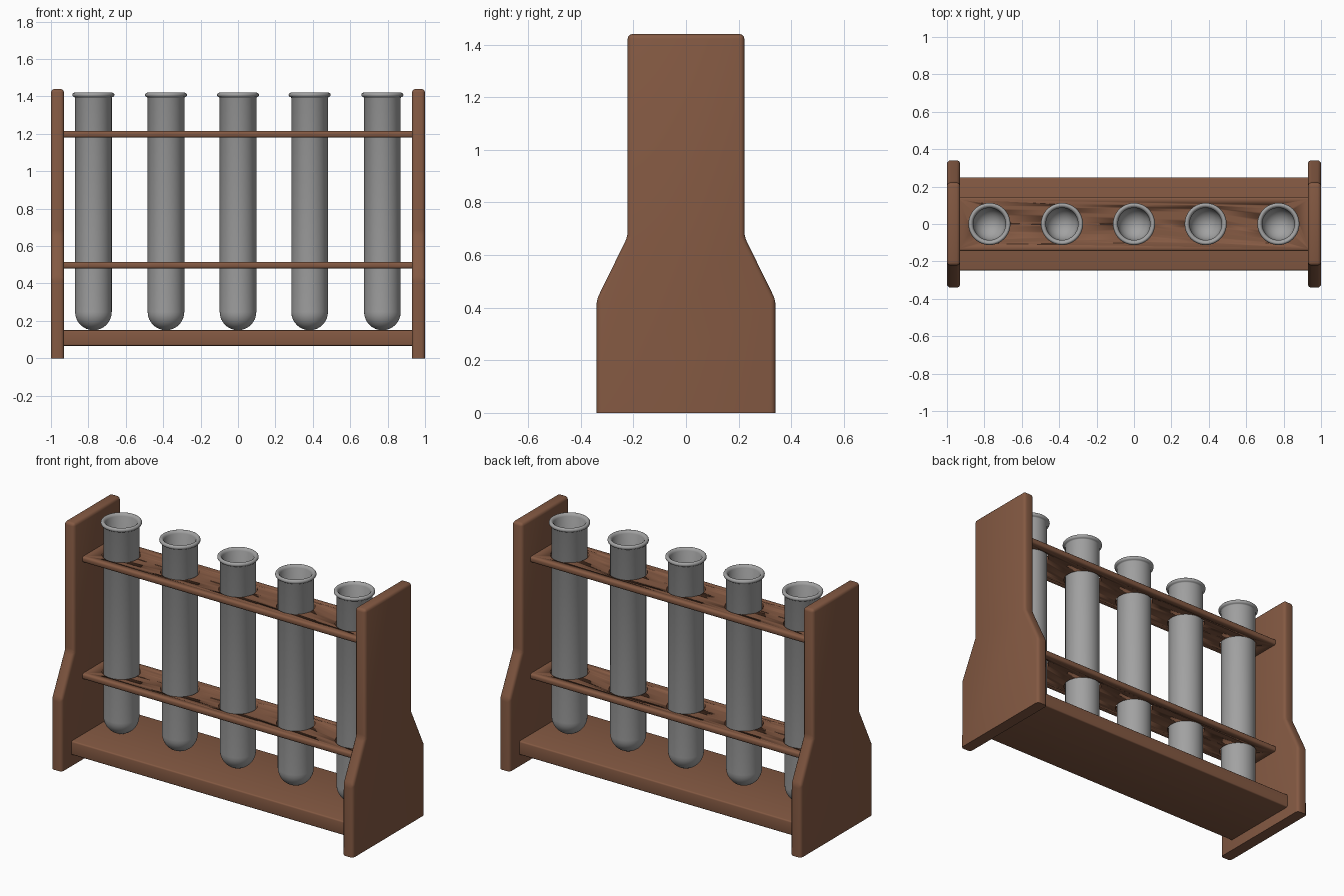
import bpy, bmesh, math

cube = bpy.data.objects.get("Cube")
if cube:
    bpy.data.objects.remove(cube, do_unlink=True)


def material(name, rgb):
    m = bpy.data.materials.new(name)
    m.use_nodes = True
    col = (*rgb, 1)
    m.diffuse_color = col
    m.node_tree.nodes["Principled BSDF"].inputs["Base Color"].default_value = col
    return m


wood = material("brown wood", (0.23, 0.1, 0.055))
glass = material("grey glass", (0.36, 0.36, 0.36))


def finish(name, bm, mat, angle=35):
    bmesh.ops.recalc_face_normals(bm, faces=bm.faces)
    me = bpy.data.meshes.new(name)
    bm.to_mesh(me)
    bm.free()
    ob = bpy.data.objects.new(name, me)
    bpy.context.collection.objects.link(ob)
    me.materials.append(mat)
    bpy.ops.object.select_all(action="DESELECT")
    ob.select_set(True)
    bpy.context.view_layer.objects.active = ob
    bpy.ops.object.shade_smooth_by_angle(angle=math.radians(angle))
    return ob


def box(bm, half_x, half_y, z0, z1):
    made = bmesh.ops.create_cube(bm, size=2)
    for v in made["verts"]:
        v.co = (v.co.x * half_x, v.co.y * half_y, z1 if v.co.z > 0 else z0)


def plank(name, half_y, z0, z1, bevel):
    # Long edges are rounded, ends run slightly into the side panels
    bm = bmesh.new()
    box(bm, 0.935, half_y, z0, z1)
    edges = [e for e in bm.edges if abs(e.verts[0].co.x - e.verts[1].co.x) > 1]
    bmesh.ops.bevel(bm, geom=edges, offset=bevel, segments=3, profile=0.5, affect="EDGES")
    return finish(name, bm, wood)


# Side panels: stepped outline, rounded everywhere except the feet
half = [(0.34, 0), (0.34, 0.43), (0.222, 0.67), (0.222, 1.44)]
outline = half + [(-y, z) for y, z in reversed(half)]
for side, x0 in (("left", 0.93), ("right", -1.0)):
    bm = bmesh.new()
    face = bm.faces.new([bm.verts.new((x0, y, z)) for y, z in outline])
    ext = bmesh.ops.extrude_face_region(bm, geom=[face])
    for v in ext["geom"]:
        if isinstance(v, bmesh.types.BMVert):
            v.co.x += 0.07
    edges = [e for e in bm.edges if max(v.co.z for v in e.verts) > 0.01]
    bmesh.ops.bevel(bm, geom=edges, offset=0.018, segments=3, profile=0.5, affect="EDGES")
    finish(side + "_panel", bm, wood)

# Base board and two shelves
plank("base_board", 0.248, 0.067, 0.15, 0.008)
shelves = [plank("lower_shelf", 0.145, 0.48, 0.515, 0.012),
           plank("upper_shelf", 0.145, 1.18, 1.215, 0.012)]

# Round holes through the shelves
tube_x = [-0.773, -0.385, 0, 0.383, 0.772]
bm = bmesh.new()
for x in tube_x:
    made = bmesh.ops.create_cone(bm, cap_ends=True, segments=48, radius1=0.105,
                                 radius2=0.105, depth=2)
    bmesh.ops.translate(bm, verts=made["verts"], vec=(x, 0, 0.85))
cutter = finish("hole_cutter", bm, wood)
for shelf in shelves:
    mod = shelf.modifiers.new("holes", "BOOLEAN")
    mod.operation = "DIFFERENCE"
    mod.solver = "EXACT"
    mod.object = cutter
    bpy.context.view_layer.objects.active = shelf
    bpy.ops.object.modifier_apply(modifier=mod.name)
bpy.data.objects.remove(cutter, do_unlink=True)


# Tube profile: round bottom, straight wall, rolled lip, hollow inside
def bowl(r, bottom):
    steps = [i * math.pi / 16 for i in range(9)]
    return [(r * math.sin(a), bottom + r * (1 - math.cos(a))) for a in steps]


lip = [(0.1 + 0.0125 * math.cos(a), 1.408 + 0.0125 * math.sin(a))
       for a in (math.radians(d) for d in range(-90, 91, 30))]
profile = bowl(0.098, 0.15) + [(0.098, 1.392)] + lip + [(0.092, 1.415), (0.086, 1.405)]
profile += list(reversed(bowl(0.086, 0.162)))

for i, x in enumerate(tube_x):
    bm = bmesh.new()
    verts = [bm.verts.new((r, 0, z)) for r, z in profile]
    edges = [bm.edges.new(pair) for pair in zip(verts, verts[1:])]
    bmesh.ops.spin(bm, geom=verts + edges, cent=(0, 0, 0), axis=(0, 0, 1),
                   angle=2 * math.pi, steps=40)
    bmesh.ops.remove_doubles(bm, verts=bm.verts, dist=0.0005)
    bmesh.ops.translate(bm, verts=bm.verts, vec=(x, 0, 0))
    finish(f"test_tube_{i + 1}", bm, glass, 50)
